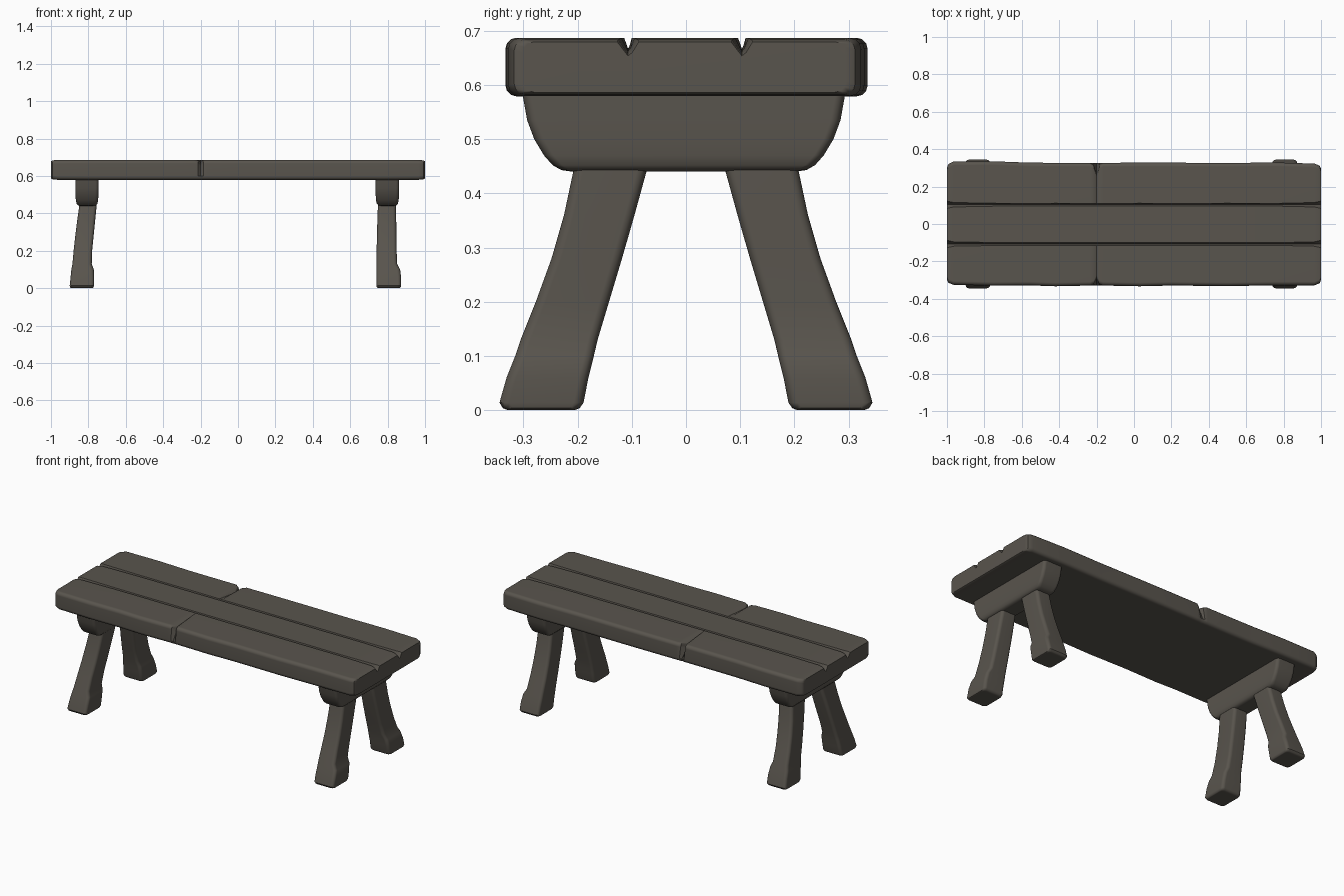
import bpy, bmesh, math

if "Cube" in bpy.data.objects:
    bpy.data.objects.remove(bpy.data.objects["Cube"])

wood = bpy.data.materials.new("dark weathered wood")
wood.diffuse_color = (0.10, 0.09, 0.075, 1)
wood.use_nodes = True
wood.node_tree.nodes["Principled BSDF"].inputs["Base Color"].default_value = wood.diffuse_color


def loft(name, rings):
    """Skin a closed solid through matching rings of points."""
    bm = bmesh.new()
    vr = [[bm.verts.new(p) for p in r] for r in rings]
    n = len(vr[0])
    for a, b in zip(vr, vr[1:]):
        for i in range(n):
            j = (i + 1) % n
            bm.faces.new((a[i], a[j], b[j], b[i]))
    bm.faces.new(vr[0])
    bm.faces.new(vr[-1])
    bmesh.ops.recalc_face_normals(bm, faces=bm.faces)
    me = bpy.data.meshes.new(name)
    bm.to_mesh(me)
    bm.free()
    me.materials.append(wood)
    ob = bpy.data.objects.new(name, me)
    bpy.context.collection.objects.link(ob)
    bpy.ops.object.select_all(action='DESELECT')
    ob.select_set(True)
    bpy.context.view_layer.objects.active = ob
    bpy.ops.object.shade_smooth_by_angle(angle=math.radians(40))
    wn = ob.modifiers.new("face weighted normals", 'WEIGHTED_NORMAL')
    wn.keep_sharp = True
    return ob


def arc(cx, cy, r, start, steps=3):
    """Quarter-circle corner, anticlockwise from start degrees."""
    return [(cx + r * math.cos(math.radians(start + 90 * k / steps)),
             cy + r * math.sin(math.radians(start + 90 * k / steps)))
            for k in range(steps + 1)]


def rounded_rect(x0, x1, y0, y1, r):
    return (arc(x1 - r, y1 - r, r, 0) + arc(x0 + r, y1 - r, r, 90)
            + arc(x0 + r, y0 + r, r, 180) + arc(x1 - r, y0 + r, r, 270))


# Seat: planks sharing one slab, with grooves along the top
def seat_ring(x, front, back, inset, width, depth, nick_f, nick_b):
    top, bot, r = 0.687 - inset * 0.25, 0.579 + inset * 0.25, 0.02
    f, b = -front + inset, back - inset
    pts = arc(b - r, bot + r, r, 270)
    # a nick drags the upper edge inwards and down
    pts += [(y - nick_b, z - nick_b * 0.35) for y, z in arc(b - r, top - r, r, 0)]
    for g in (0.103, -0.107):
        pts += [(g + width, top), (g + width * 0.4, top - depth * 0.75),
                (g, top - depth), (g - width, top)]
    pts += [(y + nick_f, z - nick_f * 0.35) for y, z in arc(f + r, top - r, r, 90)]
    pts += arc(f + r, bot + r, r, 180)
    return [(x, y, z) for y, z in pts]


stations = [  # x, front, back, inset, groove width, groove depth, nicks
    (-1.0, .328, .332, .030, .020, .026, 0, 0),
    (-.992, .328, .334, .014, .018, .026, 0, 0),
    (-.965, .328, .337, .003, .012, .024, 0, 0),
    (-.75, .330, .335, 0, .008, .022, 0, 0),
    (-.56, .328, .328, 0, .007, .020, 0, 0),
    (-.42, .333, .327, 0, .008, .020, 0, 0),
    (-.235, .329, .327, 0, .007, .020, 0, 0),
    (-.215, .329, .327, 0, .007, .020, .006, .012),
    (-.20, .329, .325, 0, .007, .020, .036, .055),
    (-.185, .329, .327, 0, .007, .020, .006, .012),
    (-.165, .329, .327, 0, .007, .020, 0, 0),
    (.03, .333, .328, 0, .008, .020, 0, 0),
    (.20, .329, .328, 0, .007, .020, 0, 0),
    (.50, .332, .326, 0, .008, .021, 0, 0),
    (.75, .328, .329, 0, .007, .022, 0, 0),
    (.965, .331, .326, .003, .012, .024, 0, 0),
    (.992, .331, .326, .014, .018, .026, 0, 0),
    (1.0, .330, .325, .030, .020, .026, 0, 0),
]
loft("plank_seat", [seat_ring(*s) for s in stations])


# Cross beams: rounded bowl-shaped blocks under the seat
def cross_beam(name, x0, x1):
    levels = [(.440, .205, .030), (.443, .226, .016), (.452, .242, .007),
              (.470, .258, .003), (.500, .276, .001), (.535, .289, 0),
              (.585, .298, 0)]
    rings = []
    for z, half, inset in levels:
        ring = rounded_rect(x0 + inset, x1 - inset, -half - .004, half - .004, .018)
        rings.append([(x, y, z) for x, y in ring])
    loft(name, rings)


cross_beam("left_cross_beam", -.870, -.745)
cross_beam("right_cross_beam", .735, .862)

# Splayed legs: depth curve by height, and width by height for each end
depth = [(.000, .206, .328), (.004, .196, .338), (.014, .189, .344),
         (.060, .180, .331), (.100, .170, .315), (.130, .163, .305),
         (.200, .142, .277), (.280, .118, .248), (.360, .095, .225),
         (.440, .073, .208), (.470, .070, .204)]
left_width = [(-.890, -.780), (-.897, -.773), (-.900, -.769), (-.895, -.769),
              (-.891, -.771), (-.885, -.782), (-.879, -.780), (-.870, -.772),
              (-.860, -.764), (-.849, -.756), (-.847, -.757)]
right_width = [(.750, .862), (.743, .869), (.740, .872), (.740, .872),
               (.740, .867), (.740, .851), (.741, .848), (.743, .847),
               (.745, .846), (.748, .845), (.749, .844)]

for side, widths in (("left", left_width), ("right", right_width)):
    for end, sign in (("front", -1), ("back", 1)):
        rings = []
        for (z, near, far), (x0, x1) in zip(depth, widths):
            y0, y1 = sorted((sign * near, sign * far))
            rings.append([(x, y, z) for x, y in rounded_rect(x0, x1, y0, y1, .018)])
        loft(f"{side}_{end}_leg", rings)
